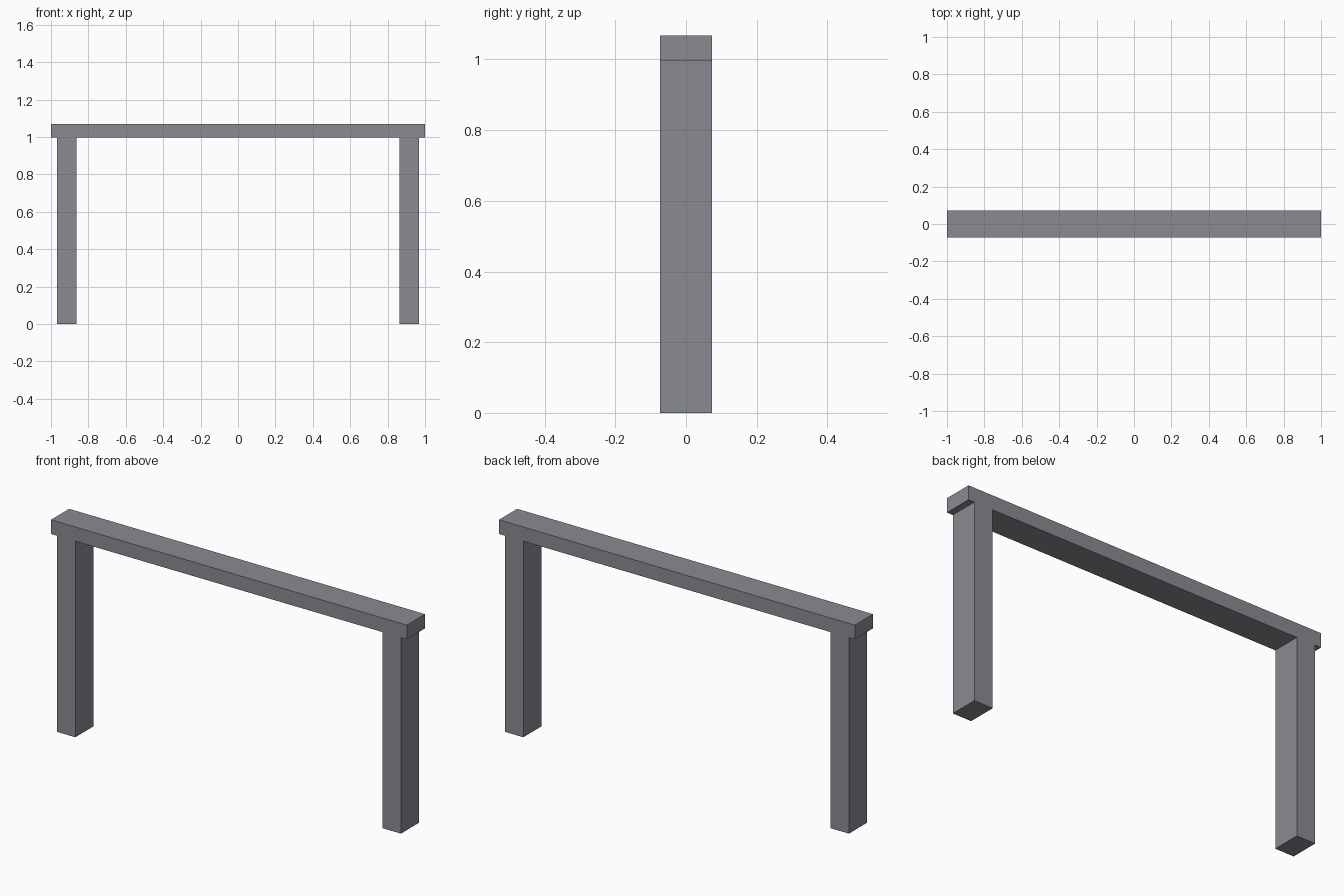
import bpy

cube = bpy.data.objects.get("Cube")
if cube:
    bpy.data.objects.remove(cube, do_unlink=True)

DEPTH = 0.146        # shared by beam and legs, so their faces are flush
LEG_TOP = 0.996
BEAM_TOP = 1.068
LEG_INNER, LEG_OUTER = 0.863, 0.967

# Single grey material
grey = bpy.data.materials.new("slate_grey")
colour = (0.25, 0.26, 0.285, 1.0)
grey.use_nodes = True
grey.diffuse_color = colour
grey.node_tree.nodes["Principled BSDF"].inputs["Base Color"].default_value = colour


def box(name, x0, x1, z0, z1):
    """Flat-shaded box spanning the full depth."""
    bpy.ops.mesh.primitive_cube_add(size=1, location=((x0 + x1) / 2, 0, (z0 + z1) / 2))
    obj = bpy.context.object
    obj.name = obj.data.name = name
    obj.scale = (x1 - x0, DEPTH, z1 - z0)
    bpy.ops.object.transform_apply(location=False, rotation=False, scale=True)
    obj.data.materials.append(grey)
    return obj


# Top beam overhanging the legs
box("top_beam", -1.0, 1.0, LEG_TOP, BEAM_TOP)

# Pair of legs
box("left_leg", LEG_INNER, LEG_OUTER, 0.0, LEG_TOP)
box("right_leg", -LEG_OUTER, -LEG_INNER, 0.0, LEG_TOP)
